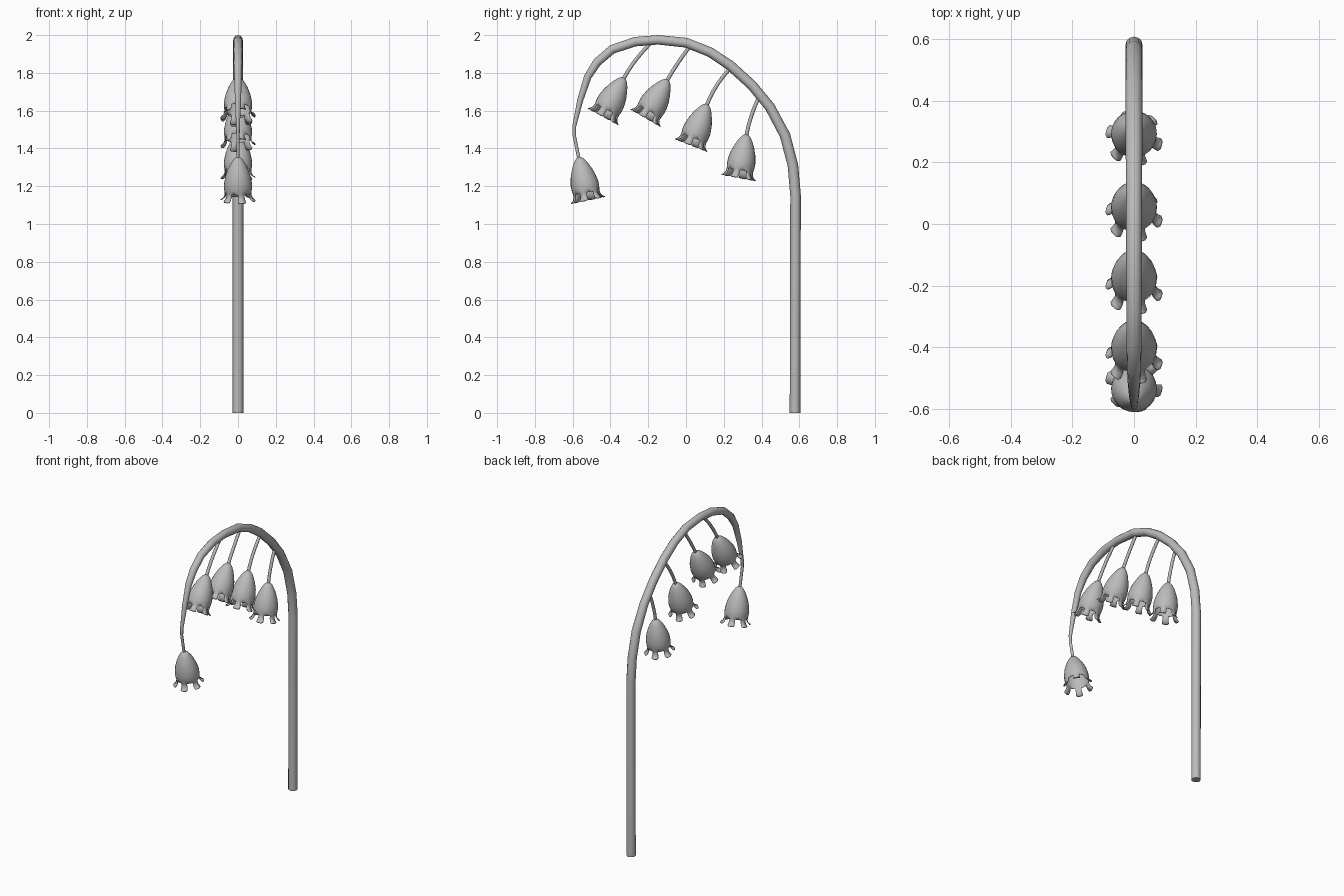
import bpy, bmesh
from math import sin, cos, radians, atan2
from mathutils import Matrix, Vector

cube = bpy.data.objects.get("Cube")
if cube:
    bpy.data.objects.remove(cube)

grey = bpy.data.materials.new("soft_grey")
grey.use_nodes = True
grey.diffuse_color = (0.5, 0.5, 0.5, 1)
grey.node_tree.nodes["Principled BSDF"].inputs["Base Color"].default_value = (0.5, 0.5, 0.5, 1)


def finish(obj, angle):
    """Select an object alone and smooth it, keeping sharp edges."""
    bpy.ops.object.select_all(action='DESELECT')
    obj.select_set(True)
    bpy.context.view_layer.objects.active = obj
    if obj.type == 'CURVE':
        bpy.ops.object.convert(target='MESH')
    bpy.ops.object.shade_smooth_by_angle(angle=radians(angle))


def tube(name, points):
    """Round tube through (y, z, radius) points in the x = 0 plane."""
    curve = bpy.data.curves.new(name, 'CURVE')
    curve.dimensions = '3D'
    curve.bevel_depth = 1
    curve.bevel_resolution = 4
    curve.use_fill_caps = True
    spline = curve.splines.new('POLY')
    spline.points.add(len(points) - 1)
    for p, (y, z, r) in zip(spline.points, points):
        p.co = (0, y, z, 1)
        p.radius = r
    obj = bpy.data.objects.new(name, curve)
    bpy.context.collection.objects.link(obj)
    curve.materials.append(grey)
    finish(obj, 40)


# Lathe profile of the bell (radius, distance below its tip)
BODY = [(0.009, 0), (0.022, 0.012), (0.036, 0.034), (0.050, 0.064),
        (0.062, 0.098), (0.070, 0.138), (0.070, 0.165), (0.067, 0.187)]
# Curled lobe rows (radius, distance, width factor)
LOBE = [(0.068, 0.203, 1), (0.075, 0.218, 1), (0.086, 0.228, 0.95), (0.092, 0.231, 0.55)]
SIDES = 24


def bell(name, y, z, dy, dz):
    """Flower bell hanging from (y, z) along the direction (dy, dz)."""
    bm = bmesh.new()

    def vert(r, d, angle):
        a = radians(angle)
        return bm.verts.new((r * cos(a), r * sin(a), -d))

    step = 360 / SIDES
    rings = [[vert(r, d, 45 + i * step) for i in range(SIDES)] for r, d in BODY]
    bm.faces.new(rings[0])
    for a, b in zip(rings, rings[1:]):
        for i in range(SIDES):
            j = (i + 1) % SIDES
            bm.faces.new((a[i], b[i], b[j], a[j]))
    # Six outward curled lobes, two columns wide each
    for k in range(0, SIDES, 4):
        row = [rings[-1][(k + c) % SIDES] for c in (-1, 0, 1)]
        for r, d, w in LOBE:
            new = [vert(r, d, 45 + (k + c * w) * step) for c in (-1, 0, 1)]
            for c in (0, 1):
                bm.faces.new((row[c], new[c], new[c + 1], row[c + 1]))
            row = new
    bmesh.ops.recalc_face_normals(bm, faces=bm.faces)
    mesh = bpy.data.meshes.new(name)
    bm.to_mesh(mesh)
    bm.free()
    mesh.materials.append(grey)
    obj = bpy.data.objects.new(name, mesh)
    bpy.context.collection.objects.link(obj)
    obj.matrix_world = Matrix.Translation((0, y, z)) @ Matrix.Rotation(atan2(dy, -dz), 4, 'X')
    shell = obj.modifiers.new("shell", 'SOLIDIFY')
    shell.thickness = 0.004
    finish(obj, 50)


# Main stem arching over to the front, thinning towards its tip
tube("arched_stem", [
    (0.577, 0, 0.028), (0.580, 1.15, 0.028), (0.566, 1.31, 0.028), (0.524, 1.47, 0.028),
    (0.444, 1.62, 0.027), (0.349, 1.735, 0.027), (0.233, 1.84, 0.027), (0.127, 1.91, 0.026),
    (0, 1.96, 0.026), (-0.148, 1.975, 0.025), (-0.27, 1.965, 0.025), (-0.39, 1.925, 0.024),
    (-0.47, 1.857, 0.023), (-0.52, 1.78, 0.020), (-0.56, 1.656, 0.016), (-0.592, 1.515, 0.010),
    (-0.592, 1.47, 0.009), (-0.566, 1.34, 0.009)])

# Bells: tip position, hanging direction, and where the stalk leaves the stem
BELLS = [
    ("first", -0.33, 1.77, -20, -37, -0.19, 1.955),
    ("second", -0.10, 1.76, -22, -38, 0.02, 1.94),
    ("third", 0.11, 1.63, -16, -41, 0.23, 1.82),
    ("fourth", 0.32, 1.47, -8, -43, 0.39, 1.68)]
for label, y, z, dy, dz, sy, sz in BELLS:
    bell(label + "_bell", y, z, dy, dz)
    # Stalk as a quadratic arc leaving the stem sideways, ending along the bell axis
    start, end = Vector((sy, sz)), Vector((y, z))
    mid = end - Vector((dy, dz)).normalized() * 0.11
    path = []
    for i in range(9):
        t = i / 8
        p = start * (1 - t) ** 2 + mid * 2 * t * (1 - t) + end * t * t
        path.append((p.x, p.y, 0.010))
    tube(label + "_stalk", path)
bell("end_bell", -0.566, 1.35, 9, -43)
